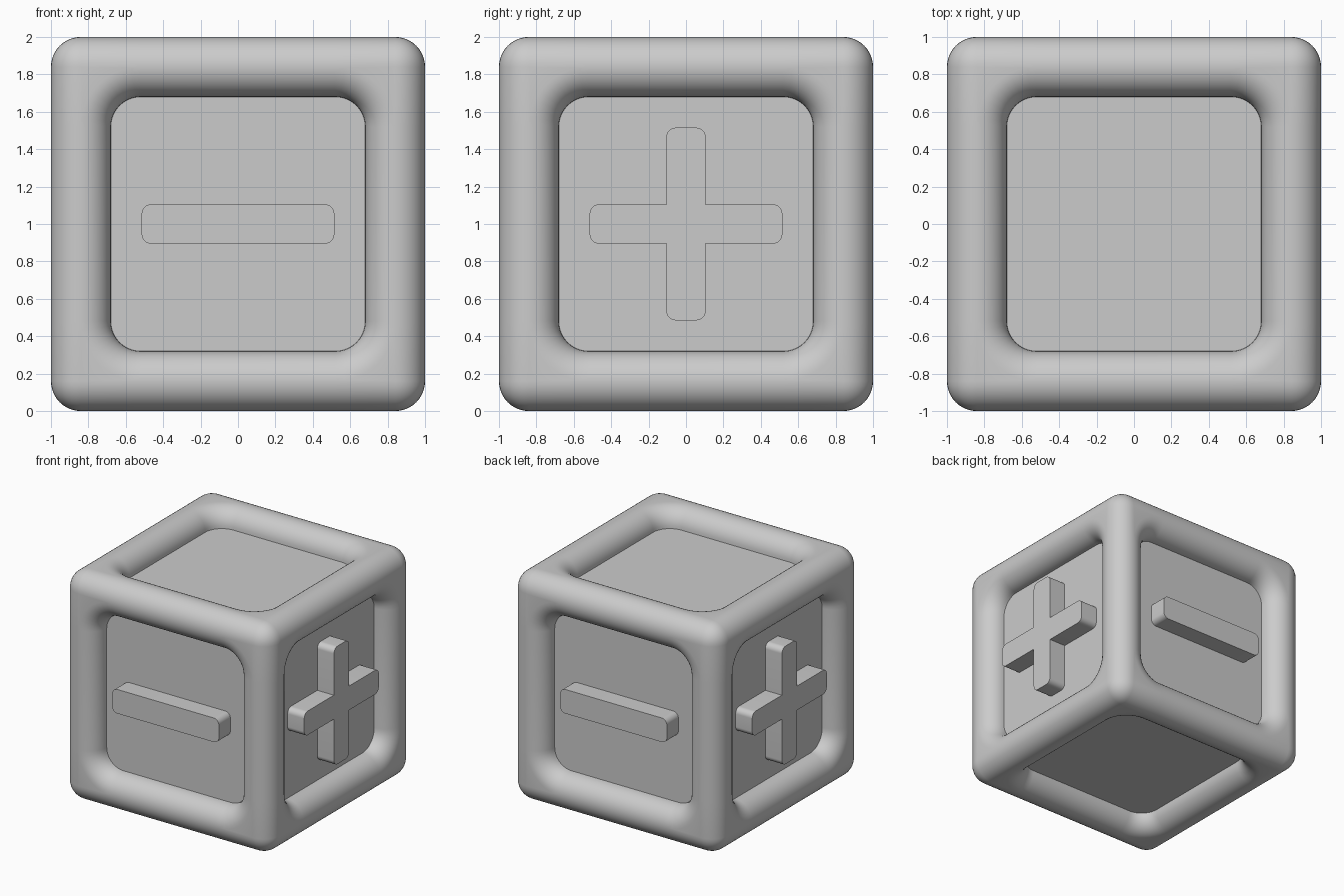
import bpy
import bmesh
from math import sin, cos, pi
from mathutils import Matrix, Vector

if "Cube" in bpy.data.objects:
    bpy.data.objects.remove(bpy.data.objects["Cube"])

R = 0.16             # roundness of the frame bars, also the panel depth
FLAT = 1 - R         # where the outer rounding ends
HOLE = 2 * R         # corner radius of the recess at the surface
STEPS = 10

grey = bpy.data.materials.new("plain_grey")
grey.diffuse_color = (0.6, 0.6, 0.6, 1)
grey.use_nodes = True
grey.node_tree.nodes["Principled BSDF"].inputs["Base Color"].default_value = (0.6, 0.6, 0.6, 1)

CENTRE = Matrix.Translation((0, 0, 1))
SIDES = {"front": Vector((0, -1, 0)), "back": Vector((0, 1, 0)),
         "left": Vector((1, 0, 0)), "right": Vector((-1, 0, 0)),
         "top": Vector((0, 0, 1)), "bottom": Vector((0, 0, -1))}


def side_matrix(n):
    """Local x to the right, y up and z out of the given side."""
    up = Vector((0, 1, 0)) if n.z else Vector((0, 0, 1))
    return Matrix((up.cross(n), up, n)).transposed().to_4x4()


def arc(cx, cy, r, start):
    """Quarter arc, counter-clockwise."""
    return [(cx + r * cos(start + pi / 2 * i / STEPS),
             cy + r * sin(start + pi / 2 * i / STEPS)) for i in range(STEPS + 1)]


def rounded_rect(hx, hy, r):
    pts = []
    for k, (sx, sy) in enumerate(((1, 1), (-1, 1), (-1, -1), (1, -1))):
        pts += arc(sx * (hx - r), sy * (hy - r), r, k * pi / 2)
    return pts


def plus_outline(length, width, r):
    """One arm turned four times."""
    arm = [(length, -width + r)] if r == 0 else []
    arm += arc(length - r, -width + r, r, -pi / 2) + arc(length - r, width - r, r, 0)
    arm.append((width, width))
    return [p for k in range(4) for p in
            [(x * round(cos(k * pi / 2)) - y * round(sin(k * pi / 2)),
              x * round(sin(k * pi / 2)) + y * round(cos(k * pi / 2))) for x, y in arm]]


def finish(name, bm):
    bm.transform(CENTRE)
    bmesh.ops.recalc_face_normals(bm, faces=bm.faces)
    mesh = bpy.data.meshes.new(name)
    bm.to_mesh(mesh)
    bm.free()
    mesh.materials.append(grey)
    obj = bpy.data.objects.new(name, mesh)
    bpy.context.collection.objects.link(obj)
    bpy.ops.object.select_all(action='DESELECT')
    obj.select_set(True)
    bpy.context.view_layer.objects.active = obj
    bpy.ops.object.shade_smooth_by_angle(angle=pi / 6)


# Rounded cube shell, cut where the recess corners begin
bm = bmesh.new()
bmesh.ops.create_cube(bm, size=2)
bmesh.ops.bevel(bm, geom=bm.edges[:], offset=R, segments=STEPS, profile=0.5, affect='EDGES')
for axis in range(3):
    for s in (-1, 1):
        n = Vector([float(i == axis) for i in range(3)])
        bmesh.ops.bisect_plane(bm, geom=bm.verts[:] + bm.edges[:] + bm.faces[:],
                               plane_co=n * s * (FLAT - HOLE), plane_no=n)
flat = [f for f in bm.faces
        if any(all(abs(v.co[a]) > 0.9999 for v in f.verts) for a in range(3))]
bmesh.ops.delete(bm, geom=flat, context='FACES')

# Recess with rounded lip and flat panel on every side
for n in SIDES.values():
    m = side_matrix(n)
    loops = []
    for i in range(STEPS + 1):
        t = pi / 2 * i / STEPS
        half = FLAT - R * sin(t)
        w = FLAT + R * cos(t)
        loops.append([bm.verts.new(m @ Vector((x, y, w)))
                      for x, y in rounded_rect(half, half, HOLE - R * sin(t))])
    count = len(loops[0])
    for a, b in zip(loops, loops[1:]):
        for j in range(count):
            k = (j + 1) % count
            bm.faces.new((a[j], a[k], b[k], b[j]))
    bm.faces.new(loops[-1])
    for q, (sx, sy) in enumerate(((1, 1), (-1, 1), (-1, -1), (1, -1))):
        corner = bm.verts.new(m @ Vector((sx * FLAT, sy * FLAT, 1)))
        part = loops[0][q * (STEPS + 1):(q + 1) * (STEPS + 1)]
        for a, b in zip(part, part[1:]):
            bm.faces.new((corner, b, a))
bmesh.ops.remove_doubles(bm, verts=bm.verts[:], dist=0.0005)
finish("cube_frame", bm)


# Raised signs: minus on front and back, plus on left and right
def raised_sign(name, outline, n):
    bm = bmesh.new()
    m = side_matrix(n)
    base = bm.faces.new([bm.verts.new(m @ Vector((x, y, FLAT - 0.01))) for x, y in outline])
    top = bmesh.ops.extrude_face_region(bm, geom=[base])["geom"]
    bmesh.ops.translate(bm, verts=[g for g in top if isinstance(g, bmesh.types.BMVert)],
                        vec=n * (R + 0.01))
    if base.is_valid is False or len(bm.faces) == len(outline) + 1:
        bm.faces.new([v for v in bm.verts][:len(outline)])
    finish(name, bm)


for side in ("front", "back"):
    raised_sign(side + "_minus_sign", rounded_rect(0.515, 0.105, 0.05), SIDES[side])
for side in ("left", "right"):
    raised_sign(side + "_plus_sign", plus_outline(0.515, 0.105, 0.05), SIDES[side])
